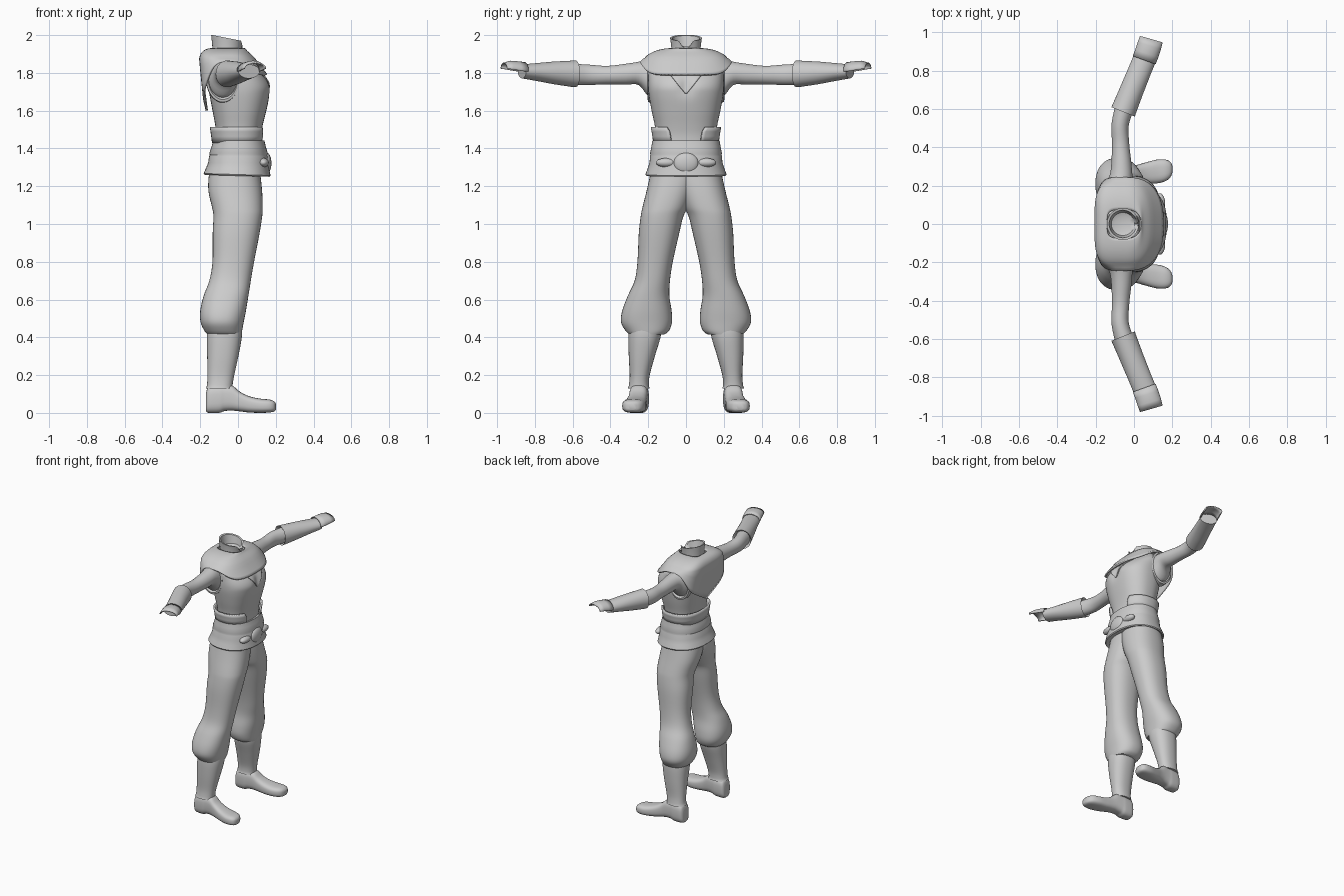
import bpy, math
from math import sin, cos, pi, radians, exp

if "Cube" in bpy.data.objects:
    bpy.data.objects.remove(bpy.data.objects["Cube"])

mat = bpy.data.materials.new("plain grey")
mat.diffuse_color = (0.6, 0.6, 0.6, 1)
mat.use_nodes = True
mat.node_tree.nodes["Principled BSDF"].inputs["Base Color"].default_value = mat.diffuse_color


def finish(name, verts, faces, mirror=False, thick=0, angle=40):
    me = bpy.data.meshes.new(name)
    me.from_pydata(verts, [], faces)
    ob = bpy.data.objects.new(name, me)
    bpy.context.collection.objects.link(ob)
    me.materials.append(mat)
    bpy.ops.object.select_all(action='DESELECT')
    ob.select_set(True)
    bpy.context.view_layer.objects.active = ob
    bpy.ops.object.mode_set(mode='EDIT')
    bpy.ops.mesh.select_all(action='SELECT')
    bpy.ops.mesh.normals_make_consistent(inside=False)
    bpy.ops.object.mode_set(mode='OBJECT')
    bpy.ops.object.shade_smooth_by_angle(angle=radians(angle))
    if thick:
        m = ob.modifiers.new("thickness", 'SOLIDIFY')
        m.thickness, m.offset = thick, 0
    if mirror:
        m = ob.modifiers.new("other side", 'MIRROR')
        m.use_axis = (False, True, False)
        m.use_clip = False
        m.use_mirror_merge = False
    return ob


def loft(name, rings, closed=True, caps=(True, True), **kw):
    n = len(rings[0])
    verts = [p for r in rings for p in r]
    faces = []
    for i in range(len(rings) - 1):
        for j in range(n if closed else n - 1):
            k = (j + 1) % n
            faces.append((i*n + j, i*n + k, (i+1)*n + k, (i+1)*n + j))
    if closed and caps[0]:
        faces.append(tuple(range(n)))
    if closed and caps[1]:
        faces.append(tuple(range((len(rings)-1)*n, len(rings)*n)))
    return finish(name, verts, faces, **kw)


def spline(rows, steps=4):
    """Catmull-Rom through rows of numbers."""
    out = []
    for i in range(len(rows) - 1):
        a, b, c, d = (rows[max(0, min(len(rows)-1, i+k))] for k in (-1, 0, 1, 2))
        for s in range(steps):
            t = s / steps
            out.append(tuple(0.5*(2*q + (r-p)*t + (2*p-5*q+4*r-w)*t*t + (3*q-p-3*r+w)*t**3)
                             for p, q, r, w in zip(a, b, c, d)))
    return out + [tuple(rows[-1])]


def sup(v, p):
    return math.copysign(abs(v)**(2/p), v)


def hring(z, x0, x1, y0, y1, p=2.3, n=40):
    """Horizontal superellipse filling a box."""
    return [((x0+x1)/2 + (x1-x0)/2*sup(cos(a), p), (y0+y1)/2 + (y1-y0)/2*sup(sin(a), p), z)
            for a in (2*pi*i/n for i in range(n))]


# Torso: z, back x, front x, half width
T = spline([(1.38, -.12, .12, .165), (1.46, -.115, .12, .16), (1.52, -.12, .13, .165),
            (1.6, -.135, .15, .182), (1.68, -.15, .168, .196), (1.73, -.16, .17, .2),
            (1.78, -.165, .142, .2), (1.83, -.165, .088, .2), (1.88, -.155, .05, .16),
            (1.92, -.14, .025, .08)], 5)


def cleft(y, z):
    return .02*exp(-(y/.035)**2 - ((z-1.73)/.05)**2)


rings = []
for z, x0, x1, h in T:
    rings.append([(x - (cleft(y, z) if x > 0 else 0), y, z)
                  for x, y, z in hring(z, x0, x1, -h, h, 2.4, 56)])
loft("torso", rings)

# V-shaped neckline panel lying on the chest
panel = []
for z, x0, x1, h in T:
    if 1.68 < z < 1.83:
        w = max(.002, .8*(z - 1.685))
        panel.append([((x0+x1)/2 + (x1-x0)/2*(1-abs(w*s/h)**2.4)**(1/2.4)
                       - cleft(w*s, z) + .004, w*s, z) for s in (i/6 for i in range(-6, 7))])
loft("neckline_panel", panel, closed=False, thick=.006)

# Shoulder mantle: nape to hem, boxy behind, rounded in front, pointed at the back
mantle = []
rows = spline([(0, .035, -.14, .075), (.3, .045, -.18, .155), (.6, .085, -.2, .215), (1, .15, -.2, .24)], 4)
for t, xf, xb, yr in rows:
    ring = []
    for i in range(72):
        a = 2*pi*i/72
        p = 2.6 if cos(a) > 0 else 4
        y = yr*sup(sin(a), p)
        x = -.05 + ((xf + .05) if cos(a) > 0 else (-.05 - xb))*sup(cos(a), p)
        hem = 1.79 if cos(a) > 0 else 1.6 + .6*abs(y)
        side = abs(sin(a))**6
        hem += (1.855 - hem)*side
        top = 1.925 - .05*min(1, t/.6)**2
        z = top if t <= .6 else top + (hem - top)*(t - .6)/.4
        if cos(a) < 0 and t > .6:
            x += .035*(t-.6)/.4*(1 - abs(y)/.24)
        ring.append((x, y, z))
    mantle.append(ring)
loft("shoulder_mantle", mantle, caps=(False, False), thick=.012, angle=50)

# Open standing collar with a front notch and a sloped rim
collar = []
for r, z, rim in ((.078, 1.90, 0), (.078, 1.94, 0), (.084, 1.985, 1), (.072, 1.983, 1), (.06, 1.93, 0), (.04, 1.922, 0)):
    ring = []
    for i in range(48):
        a = 2*pi*i/48
        x, y = r*cos(a), r*sin(a)
        dz = rim*(-.2*x - (.05*max(0, 1 - abs(y)/.04) if x > 0 else 0))
        ring.append((x - .058, y, z + dz))
    collar.append(ring)
loft("collar", collar, caps=(False, True))

# Waist band, open at the front with rounded ends
band = []
for k, (z, x0, x1, h) in enumerate(((1.43, -.132, .133, .168), (1.465, -.136, .138, .172),
                                    (1.49, -.14, .141, .176), (1.513, -.143, .143, .18))):
    a0 = .42 + (.12 if k == 3 else .02*k)
    band.append([((x0+x1)/2 + (x1-x0)/2*sup(cos(a), 2.3), h*sup(sin(a), 2.3), z)
                 for a in (a0 + (2*pi - 2*a0)*i/48 for i in range(49))])
loft("waist_band", band, closed=False, thick=.012)

# Sash wrapped around the hips, flaring to the hem
sash = []
for z, x0, x1, h in ((1.435, -.12, .12, .16), (1.442, -.132, .14, .178), (1.41, -.14, .147, .183),
                     (1.375, -.152, .158, .19), (1.365, -.15, .156, .188), (1.36, -.153, .158, .19), (1.325, -.158, .162, .193),
                     (1.295, -.168, .166, .203), (1.262, -.182, .172, .215),
                     (1.255, -.176, .167, .21), (1.275, -.14, .12, .18)):
    sash.append([(x, y, w - .03*x*(z < 1.3)) for x, y, w in hring(z, x0, x1, -h, h, 2.3, 56)])
loft("sash", sash)


def blob(name, c, r, mirror=False):
    rings = []
    for i in range(1, 12):
        f = pi*i/12
        rings.append([(c[0]+r[0]*sin(f)*cos(a), c[1]+r[1]*sin(f)*sin(a), c[2]+r[2]*cos(f))
                      for a in (2*pi*j/24 for j in range(24))])
    loft(name, rings, mirror=mirror)


blob("sash_knot", (.152, 0, 1.322), (.025, .066, .056))
blob("sash_fold", (.135, .105, 1.325), (.028, .055, .024), True)

# Trouser legs: z, back x, front x, inner y, outer y
legs = spline([(1.34, -.135, .11, -.08, .175), (1.25, -.155, .12, -.07, .192), (1.17, -.156, .128, -.045, .21),
               (1.09, -.138, .131, -.012, .23), (1.04, -.13, .128, .014, .24), (.95, -.134, .114, .036, .25),
               (.8, -.135, .085, .07, .257), (.7, -.152, .068, .085, .272), (.62, -.182, .055, .088, .308),
               (.54, -.2, .042, .076, .338), (.48, -.198, .03, .074, .344), (.435, -.178, .022, .09, .32),
               (.415, -.16, .018, .115, .3)], 4)
loft("trouser_leg", [hring(*r) for r in legs], mirror=True)

# Boot shaft with a small cuff at the ankle
shaft = spline([(.46, -.16, .02, .13, .3), (.4, -.165, .02, .135, .305), (.3, -.163, .002, .165, .303),
                (.2, -.162, -.02, .192, .298), (.15, -.164, -.028, .196, .302), (.13, -.17, -.028, .192, .307)])
loft("boot_shaft", [hring(*r) for r in shaft], mirror=True)

# Shoe: x, centre y, half width, sole z, top z
shoe = spline([(-.17, .246, .034, .008, .1), (-.155, .247, .048, 0, .14), (-.1, .248, .052, 0, .15),
               (-.07, .249, .05, .01, .15), (-.03, .252, .049, .012, .145), (.01, .257, .05, .008, .112),
               (.06, .265, .056, .002, .088), (.12, .274, .062, 0, .075), (.165, .28, .056, .002, .071),
               (.19, .284, .04, .007, .062), (.2, .286, .018, .016, .05)])
loft("shoe", [[(x, yc + hw*sup(cos(a), 2.9), (z0+z1)/2 + (z1-z0)/2*sup(sin(a), 2.9))
               for a in (2*pi*i/32 for i in range(32))] for x, yc, hw, z0, z1 in shoe], mirror=True)


def aring(y, cx, cz, rx, rz, tilt, a0=0, a1=360, n=32):
    """Cross-section of the arm, turned in plan by tilt degrees."""
    t = radians(tilt)
    m = n if a1 - a0 == 360 else n - 1
    return [(cx + rx*cos(a)*cos(t), y - rx*cos(a)*sin(t), cz + rz*sin(a))
            for a in (radians(a0 + (a1-a0)*i/m) for i in range(n))]


# Sleeve
arm = spline([(.13, -.08, 1.765, .085, .11, 0), (.195, -.08, 1.772, .078, .1, 0), (.25, -.068, 1.797, .06, .062, 0),
              (.32, -.066, 1.793, .052, .055, 0), (.42, -.07, 1.788, .045, .049, 0), (.52, -.072, 1.79, .045, .054, 5),
              (.62, -.045, 1.793, .05, .056, 20)])
loft("sleeve", [aring(*r) for r in arm], mirror=True)

# Flat rim around the armhole
loft("armhole_rim", [aring(y, -.08, 1.768, r, r*1.4, 0) for y, r in ((.16, .09), (.2, .088), (.203, .078), (.19, .07))],
     mirror=True)

# Forearm guard with a recessed mouth at the elbow
guard = [(.61, -.048, 1.795, .05, .058, 22), (.588, -.056, 1.795, .06, .066, 22), (.585, -.057, 1.795, .066, .071, 22),
         (.60, -.051, 1.795, .065, .07, 22), (.7, -.011, 1.8, .062, .06, 22), (.8, .03, 1.805, .06, .046, 22),
         (.868, .058, 1.808, .06, .037, 22)]
loft("forearm_guard", [aring(*r) for r in guard], mirror=True)

# Arched plate over the back of the hand
plate = [(.855, .053, 1.812, .06, .042, 20), (.89, .067, 1.816, .06, .042, 18),
         (.93, .08, 1.823, .06, .038, 17), (.964, .09, 1.826, .058, .025, 16)]
loft("hand_plate", [aring(*r, -8, 188, 20) for r in plate], closed=False, mirror=True, thick=.007)
